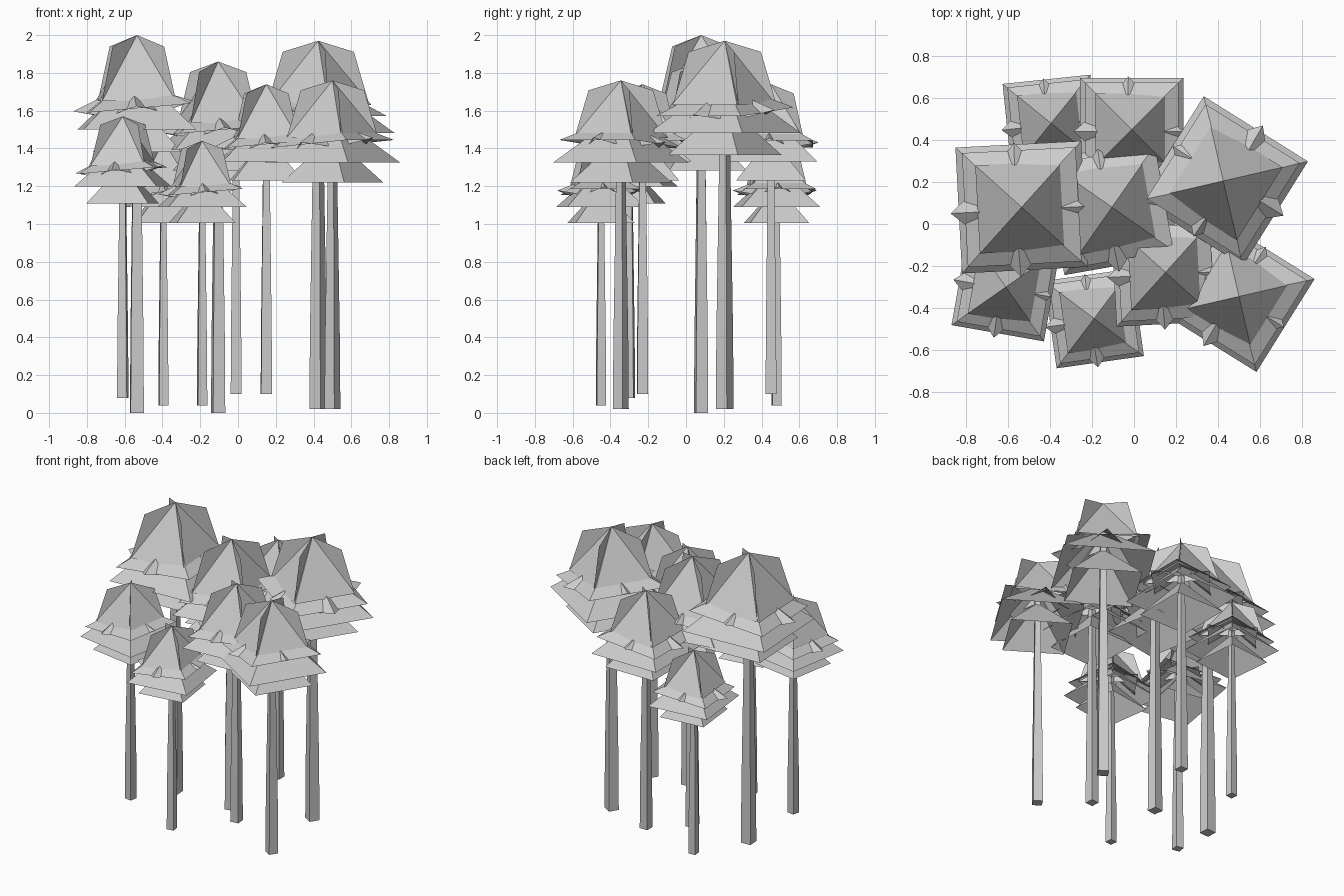
import bpy
from math import radians, cos, sin, pi
from mathutils import Matrix

if "Cube" in bpy.data.objects:
    bpy.data.objects.remove(bpy.data.objects["Cube"])


def make_mesh(name, verts, faces, matrix=Matrix()):
    mesh = bpy.data.meshes.new(name)
    mesh.from_pydata([matrix @ Matrix.Translation(v).translation for v in verts], [], faces)
    mesh.update()
    return mesh


def square(h, z):
    return [(-h, -h, z), (h, -h, z), (h, h, z), (-h, h, z)]


# Open four-sided roof of foliage
def pyramid(name, half, z, apex, matrix=Matrix()):
    verts = square(half, z) + [(0, 0, apex)]
    return make_mesh(name, verts, [(i, (i + 1) % 4, 4) for i in range(4)], matrix)


# Four-pointed layer whose tips poke out between the roofs
def star(name, tip, inner, z_tip, z_in, apex, matrix):
    verts = []
    for i in range(8):
        r, z = (tip, z_tip) if i % 2 == 0 else (inner, z_in)
        verts.append((r * cos(i * pi / 4), r * sin(i * pi / 4), z))
    verts.append((0, 0, apex))
    return make_mesh(name, verts, [(i, (i + 1) % 8, 8) for i in range(8)], matrix)


# Crossed upright cards along the diagonals of the top roof
def fins(name):
    outline = [(-0.143, 0.828), (0.143, 0.828), (0.1, 0.97), (0, 1.0), (-0.1, 0.97)]
    verts, faces = [], []
    for deg in (47, 133):
        a = radians(deg)
        start = len(verts)
        verts += [(r * cos(a), r * sin(a), z) for r, z in outline]
        faces.append(tuple(range(start, start + 5)))
    return make_mesh(name, verts, faces)


# Tapered square trunk with an open top
def trunk(name):
    verts = square(0.0175, 0) + square(0.0165, 0.2) + square(0.009, 0.85)
    faces = [(3, 2, 1, 0)]
    for k in (0, 4):
        faces += [(k + i, k + (i + 1) % 4, k + 4 + (i + 1) % 4, k + 4 + i) for i in range(4)]
    return make_mesh(name, verts, faces)


# Middle layers lean slightly to one side
pivot = Matrix.Translation((0, 0, 0.81))
lean = pivot @ Matrix.Rotation(radians(-5), 4, 'Y') @ pivot.inverted()
star_lean = Matrix.Translation((-0.01, -0.006, 0)) @ lean

# Parts of a tree of height 1
parts = {
    "trunk": trunk("trunk"),
    "lower_foliage": pyramid("lower_foliage", 0.112, 0.69, 0.83),
    "skirt_foliage": pyramid("skirt_foliage", 0.15, 0.75, 0.90),
    "middle_foliage": pyramid("middle_foliage", 0.136, 0.807, 0.895, lean),
    "pointed_foliage": star("pointed_foliage", 0.16, 0.106, 0.812, 0.79, 0.875, star_lean),
    "top_foliage": pyramid("top_foliage", 0.105, 0.825, 1.0),
    "foliage_cards": fins("foliage_cards"),
}

# Trees: x, y, base z, height, turn in degrees
trees = [
    (-0.61, -0.30, 0.08, 1.49, -10),
    (-0.535, 0.08, 0.00, 2.00, 3),
    (-0.395, 0.48, 0.04, 1.40, 6),
    (-0.19, -0.45, 0.04, 1.40, 8),
    (-0.105, 0.08, 0.00, 1.86, 10),
    (-0.01, 0.45, 0.10, 1.64, 0),
    (0.15, -0.23, 0.10, 1.64, 3),
    (0.425, 0.205, 0.02, 1.95, 148),
    (0.50, -0.345, 0.02, 1.74, -32),
]

for n, (x, y, z, height, turn) in enumerate(trees, 1):
    for name, mesh in parts.items():
        ob = bpy.data.objects.new(f"tree_{n}_{name}", mesh)
        ob.location = (x, y, z)
        ob.scale = (height,) * 3
        ob.rotation_euler.z = radians(turn)
        bpy.context.collection.objects.link(ob)
